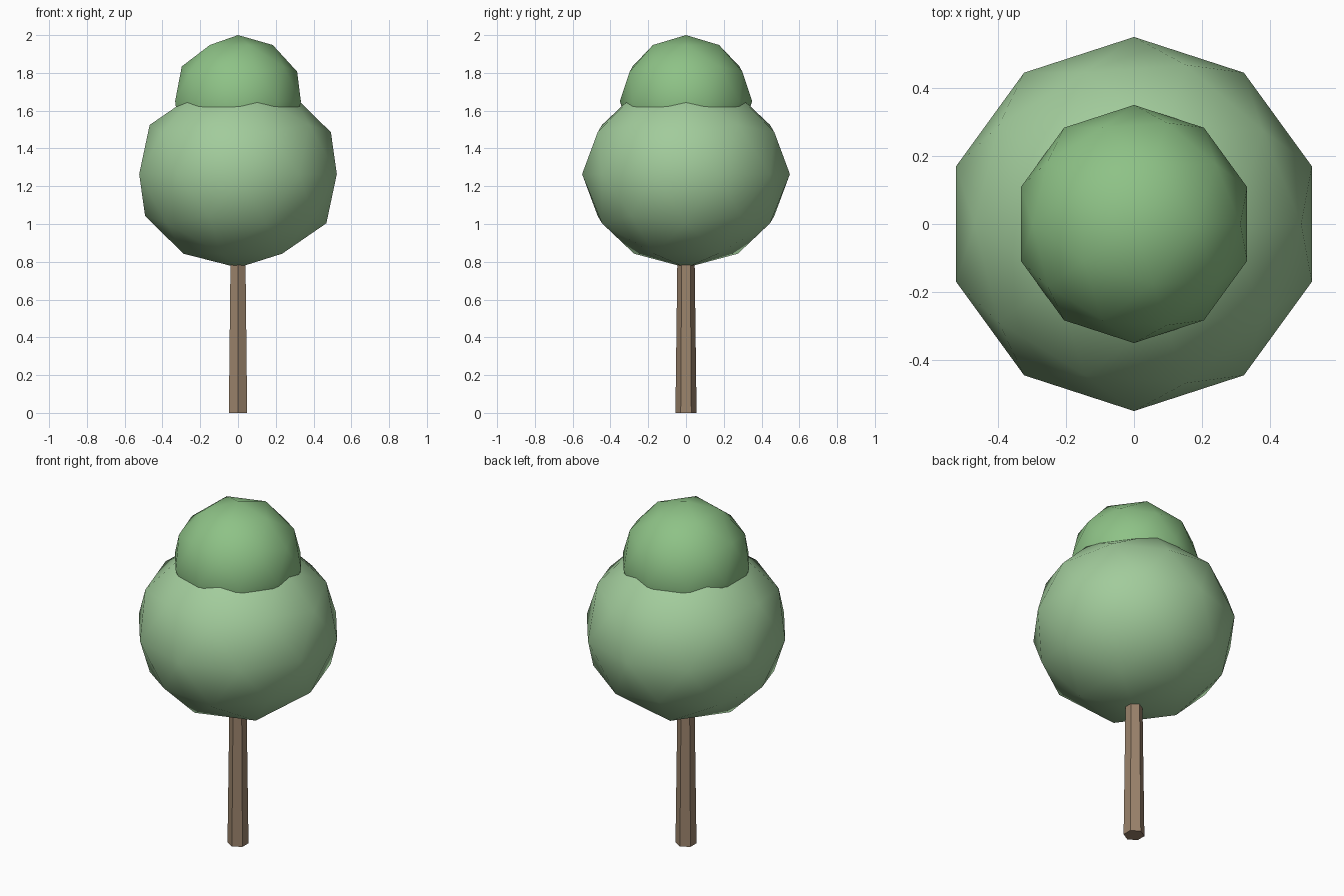
import bpy

if "Cube" in bpy.data.objects:
    bpy.data.objects.remove(bpy.data.objects["Cube"])


def material(name, rgb):
    mat = bpy.data.materials.new(name)
    mat.diffuse_color = (*rgb, 1.0)
    mat.use_nodes = True
    mat.node_tree.nodes["Principled BSDF"].inputs["Base Color"].default_value = mat.diffuse_color
    return mat


def foliage(name, radius, z, flatten, rgb):
    bpy.ops.mesh.primitive_ico_sphere_add(subdivisions=2, radius=radius, location=(0, 0, z))
    obj = bpy.context.object
    obj.name = name
    obj.scale.z = flatten
    bpy.ops.object.transform_apply(location=False, rotation=False, scale=True)
    bpy.ops.object.shade_smooth()
    obj.data.materials.append(material(name + "_green", rgb))


# Tapered six-sided trunk, its top buried in the foliage
TRUNK_TOP = 0.95
bpy.ops.mesh.primitive_cone_add(vertices=6, radius1=0.056, radius2=0.044,
                                depth=TRUNK_TOP, location=(0, 0, TRUNK_TOP / 2))
trunk = bpy.context.object
trunk.name = "trunk"
trunk.data.materials.append(material("bark", (0.33, 0.23, 0.15)))

# Large, slightly flattened lower crown and small round upper crown
foliage("lower_crown", 0.55, 1.264, 0.9, (0.36, 0.60, 0.33))
foliage("upper_crown", 0.35, 1.65, 1.0, (0.27, 0.54, 0.24))
